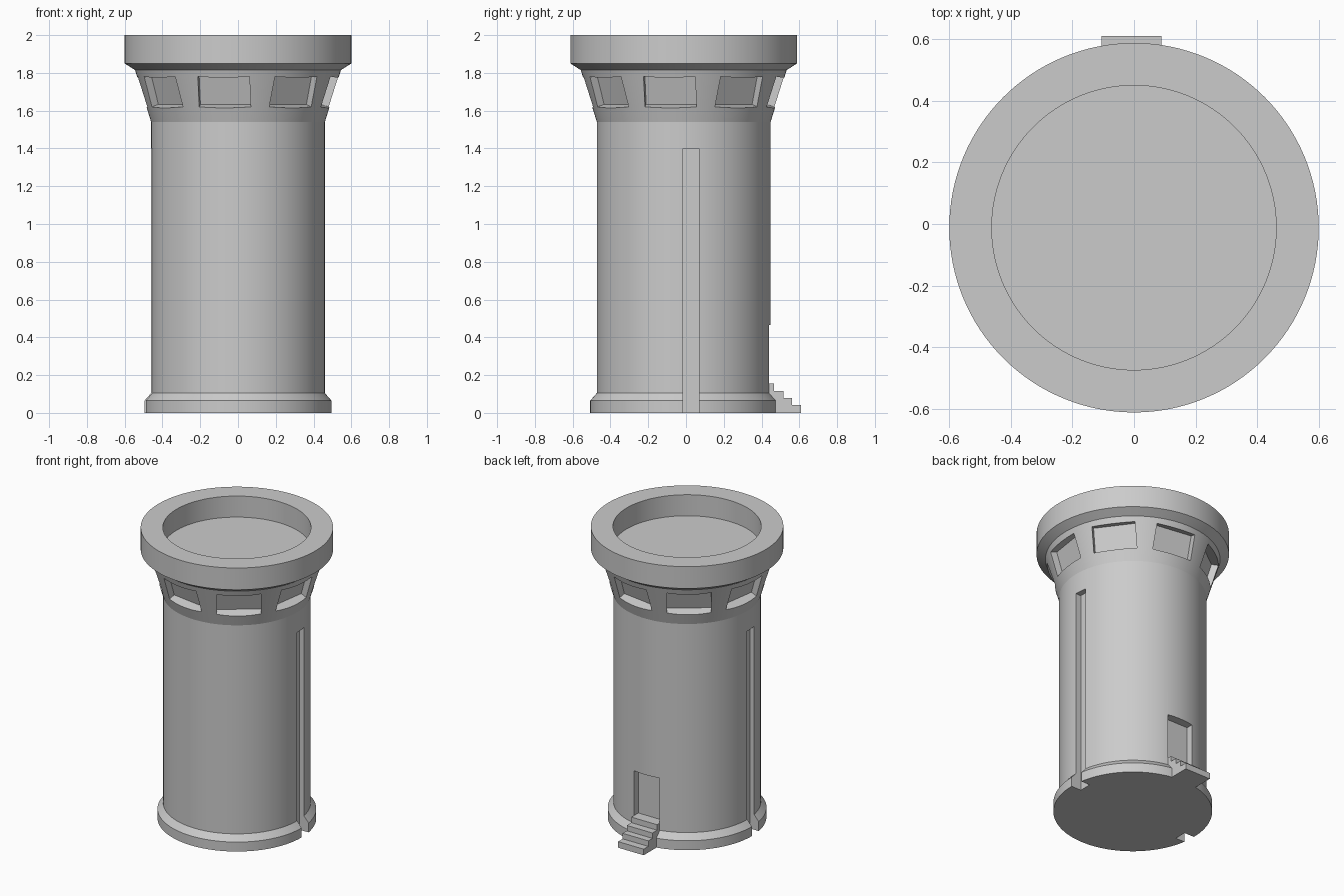
import bpy, bmesh, math
from mathutils import Matrix, Vector

cube = bpy.data.objects.get("Cube")
if cube:
    bpy.data.objects.remove(cube, do_unlink=True)

CENTRE_Y = -0.012
SEGMENTS = 128

stone = bpy.data.materials.new("grey_stone")
stone.use_nodes = True
stone.diffuse_color = (0.6, 0.6, 0.6, 1)
stone.node_tree.nodes["Principled BSDF"].inputs["Base Color"].default_value = (0.6, 0.6, 0.6, 1)


def make_object(name, bm):
    bmesh.ops.recalc_face_normals(bm, faces=bm.faces)
    mesh = bpy.data.meshes.new(name)
    bm.to_mesh(mesh)
    bm.free()
    mesh.materials.append(stone)
    obj = bpy.data.objects.new(name, mesh)
    bpy.context.collection.objects.link(obj)
    return obj


def lathe(name, profile):
    """Spin (radius, z) points that start and end on the axis."""
    bm = bmesh.new()
    verts = [bm.verts.new((r, 0, z)) for r, z in profile]
    edges = [bm.edges.new(pair) for pair in zip(verts, verts[1:])]
    bmesh.ops.spin(bm, geom=verts + edges, cent=(0, 0, 0), axis=(0, 0, 1),
                   angle=math.tau, steps=SEGMENTS, use_duplicate=False)
    bmesh.ops.remove_doubles(bm, verts=bm.verts, dist=0.0001)
    bmesh.ops.translate(bm, verts=bm.verts, vec=(0, CENTRE_Y, 0))
    return make_object(name, bm)


def add_box(bm, low, high, matrix=Matrix()):
    low, high = Vector(low), Vector(high)
    place = Matrix.Translation((low + high) / 2) @ Matrix.Diagonal((*(high - low), 1))
    bmesh.ops.create_cube(bm, size=1, matrix=matrix @ place)


# Tower: plinth, shaft, flared gallery and rim with a sunken roof
tower = lathe("tower", [
    (0, 0), (0.495, 0), (0.495, 0.065), (0.46, 0.105),
    (0.46, 1.54), (0.545, 1.815), (0.6, 1.85), (0.6, 2),
    (0.462, 2), (0.462, 1.855), (0, 1.855)])

cuts = bmesh.new()

# Eight windows, square to the leaning gallery wall
for i in range(8):
    turn = Matrix.Rotation(math.radians(45 * i - 8.5), 4, "Z")
    lean = Matrix.Rotation(math.radians(17), 4, "X")
    matrix = (Matrix.Translation((0, CENTRE_Y, 0)) @ turn
              @ Matrix.Translation((0, -0.508, 1.695)) @ lean)
    add_box(cuts, (-0.138, -0.1, -0.084), (0.138, 0.064, 0.084), matrix)

# Two tall grooves on opposite sides
for half_turn in (0, math.pi):
    matrix = Matrix.Translation((0, CENTRE_Y, 0)) @ Matrix.Rotation(half_turn, 4, "Z")
    add_box(cuts, (0.42, -0.003, -0.1), (0.7, 0.082, 1.4), matrix)

# Doorway at the back
add_box(cuts, (-0.105, 0.39, 0.15), (0.09, 0.6, 0.465))

cutter = make_object("opening_cutter", cuts)
cutter.hide_render = True
mod = tower.modifiers.new("openings", "BOOLEAN")
mod.operation = "DIFFERENCE"
mod.solver = "EXACT"
mod.object = cutter
bpy.context.view_layer.objects.active = tower
bpy.ops.object.modifier_apply(modifier=mod.name)
bpy.data.objects.remove(cutter, do_unlink=True)

# Door steps: a stepped side profile pushed across the doorway width
outline = [(0.385, 0), (0.385, 0.155)]
treads = [(0.465, 0.155), (0.515, 0.117), (0.56, 0.08), (0.61, 0.042)]
for (y, z), drop in zip(treads, [t[1] for t in treads[1:]] + [0]):
    outline += [(y, z), (y, drop)]
bm = bmesh.new()
side = bm.faces.new([bm.verts.new((-0.105, y, z)) for y, z in outline])
swept = bmesh.ops.extrude_face_region(bm, geom=[side], use_keep_orig=True)
bmesh.ops.translate(bm, vec=(0.195, 0, 0),
                    verts=[v for v in swept["geom"] if isinstance(v, bmesh.types.BMVert)])
make_object("door_steps", bm)

# Smooth round walls with crisp edges
bpy.ops.object.select_all(action="DESELECT")
tower.select_set(True)
bpy.context.view_layer.objects.active = tower
bpy.ops.object.shade_smooth_by_angle(angle=math.radians(12))
